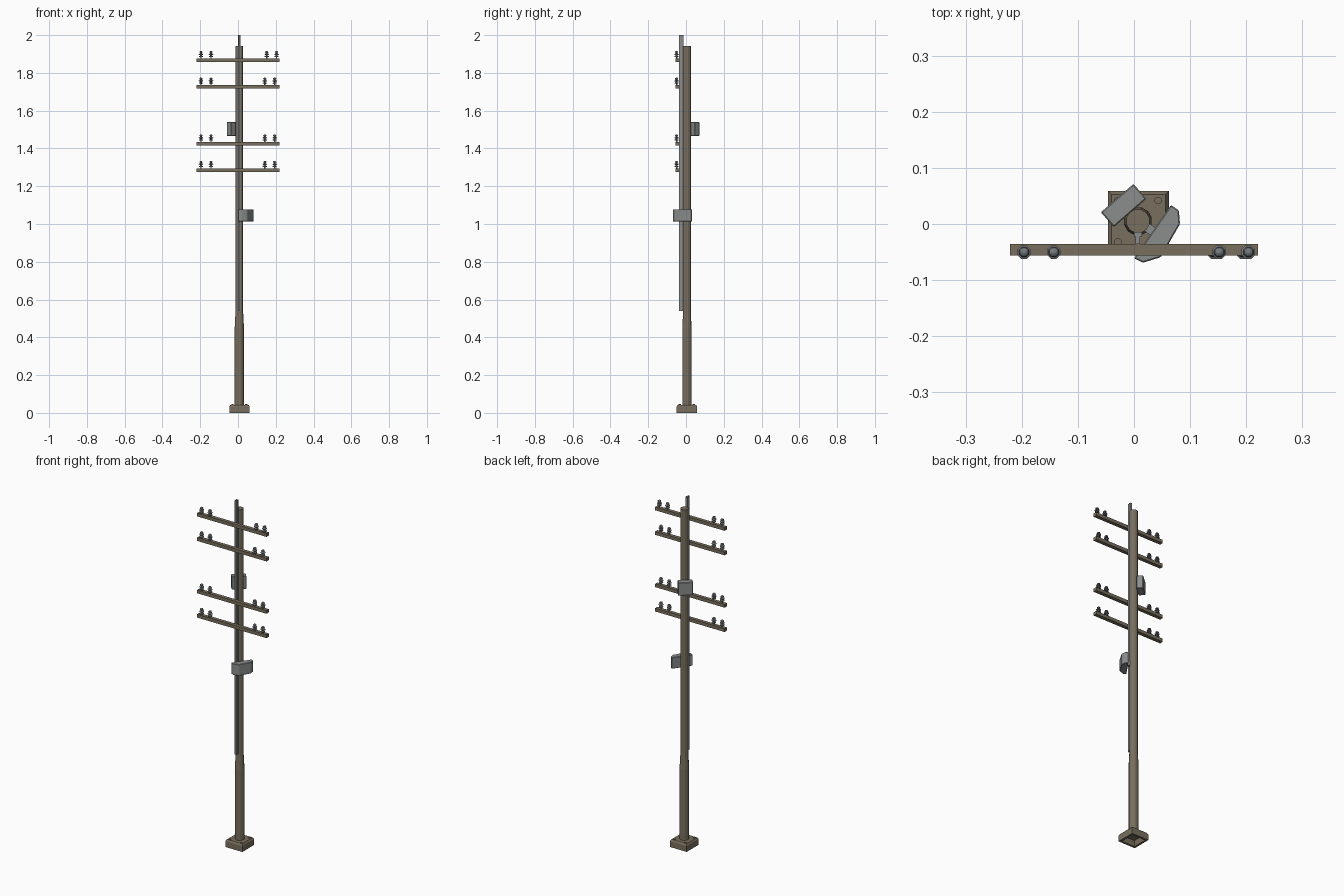
import bpy, bmesh, math
from mathutils import Matrix, Vector

if "Cube" in bpy.data.objects:
    bpy.data.objects.remove(bpy.data.objects["Cube"])


def material(name, rgb):
    m = bpy.data.materials.new(name)
    m.diffuse_color = (*rgb, 1)
    m.use_nodes = True
    m.node_tree.nodes["Principled BSDF"].inputs["Base Color"].default_value = m.diffuse_color
    return m


WOOD = material("weathered_brown", (0.19, 0.16, 0.112))
STEEL = material("steel_grey", (0.26, 0.27, 0.27))
CERAMIC = material("insulator_grey", (0.19, 0.205, 0.215))
CX, CY = 0.007, 0.005      # pole axis


def finish(name, bm, mat):
    bmesh.ops.recalc_face_normals(bm, faces=bm.faces)
    me = bpy.data.meshes.new(name)
    bm.to_mesh(me)
    bm.free()
    me.materials.append(mat)
    ob = bpy.data.objects.new(name, me)
    bpy.context.collection.objects.link(ob)
    return ob


def box(name, centre, size, mat, angle=0, bevel=0):
    bm = bmesh.new()
    bmesh.ops.create_cube(bm, size=1)
    bmesh.ops.scale(bm, vec=size, verts=bm.verts)
    if bevel:
        bmesh.ops.bevel(bm, geom=bm.edges[:], offset=bevel, segments=1, affect='EDGES')
    bm.transform(Matrix.Translation(centre) @ Matrix.Rotation(angle, 4, 'Z'))
    return finish(name, bm, mat)


def prism(name, outline, z0, z1, mat, bevel=0):
    bm = bmesh.new()
    f = bm.faces.new([bm.verts.new((x, y, z0)) for x, y in outline])
    r = bmesh.ops.extrude_face_region(bm, geom=[f])
    bmesh.ops.translate(bm, vec=(0, 0, z1 - z0),
                        verts=[v for v in r['geom'] if isinstance(v, bmesh.types.BMVert)])
    if bevel:
        bmesh.ops.bevel(bm, geom=bm.edges[:], offset=bevel, segments=1, affect='EDGES')
    return finish(name, bm, mat)


def lathe(name, profile, x, y, sides, mat):
    """Stack of (radius, z) rings with flat caps."""
    bm = bmesh.new()
    rings = []
    for r, z in profile:
        rings.append([bm.verts.new((x + r * math.cos(a), y + r * math.sin(a), z))
                      for a in (2 * math.pi * (i + 0.5) / sides for i in range(sides))])
    for a, b in zip(rings, rings[1:]):
        for i in range(sides):
            j = (i + 1) % sides
            bm.faces.new((a[i], a[j], b[j], b[i]))
    bm.faces.new(rings[0])
    bm.faces.new(rings[-1])
    return finish(name, bm, mat)


# Hollow footing with chamfered top
def footing():
    bm = bmesh.new()
    loops = []
    for h, z in ((0.036, 0.03), (0.042, 0.0), (0.054, 0.0), (0.054, 0.034), (0.048, 0.043)):
        loops.append([bm.verts.new((CX + 0.001 + sx * h, CY + sy * h, z))
                      for sx, sy in ((-1, -1), (1, -1), (1, 1), (-1, 1))])
    for a, b in zip(loops, loops[1:]):
        for i in range(4):
            j = (i + 1) % 4
            bm.faces.new((a[i], a[j], b[j], b[i]))
    bm.faces.new(loops[0])
    bm.faces.new(loops[-1])
    finish("footing", bm, WOOD)


footing()
for sx in (-1, 1):
    for sy in (-1, 1):
        lathe("footing_bolt", [(0.007, 0.04), (0.007, 0.046)],
              CX + sx * 0.036, CY + sy * 0.037, 8, WOOD)

# Pole with a thicker lower sleeve
lathe("pole", [(0.0255, 0.035), (0.0255, 0.45), (0.0215, 0.525), (0.0215, 1.942)],
      CX, CY, 12, WOOD)

# T-section rail on the front of the pole
rail = [(-0.007, -0.014), (0.007, -0.014), (0.007, -0.022), (0.004, -0.022),
        (0.004, -0.036), (-0.004, -0.036), (-0.004, -0.022), (-0.007, -0.022)]
prism("front_rail", [(CX + x, y) for x, y in rail], 0.54, 2.0, STEEL)

# Crossarms with stacked-disc insulators
insulator = [(0.004, -0.002), (0.004, 0.007), (0.012, 0.009), (0.012, 0.012),
             (0.005, 0.015), (0.005, 0.018), (0.013, 0.021), (0.013, 0.024),
             (0.005, 0.027), (0.005, 0.030), (0.010, 0.032), (0.008, 0.037), (0.003, 0.040)]
for n, z in enumerate((1.867, 1.726, 1.425, 1.285)):
    box("crossarm", (0, -0.046, z), (0.442, 0.021, 0.019), WOOD)
    shift = 0 if n == 0 else -0.01
    for x in (-0.196, -0.143, 0.152 + shift, 0.204 + shift):
        lathe("insulator", [(r, z + 0.009 + h) for r, h in insulator], x, -0.05, 8, CERAMIC)

# Rear equipment box, turned to the back left
box("rear_box", (-0.0185, 0.033, 1.503), (0.077, 0.035, 0.074), STEEL,
    math.radians(41), 0.002)

# Faceted transformer housing on the right, with its bracket
prism("transformer", [(0.066, 0.034), (0.0, -0.061), (0.016, -0.069), (0.048, -0.059),
                      (0.082, 0.0), (0.080, 0.024)], 1.013, 1.078, STEEL, 0.002)
box("transformer_bracket", (0.032, -0.012, 1.045), (0.03, 0.016, 0.03), STEEL,
    math.radians(-35))
